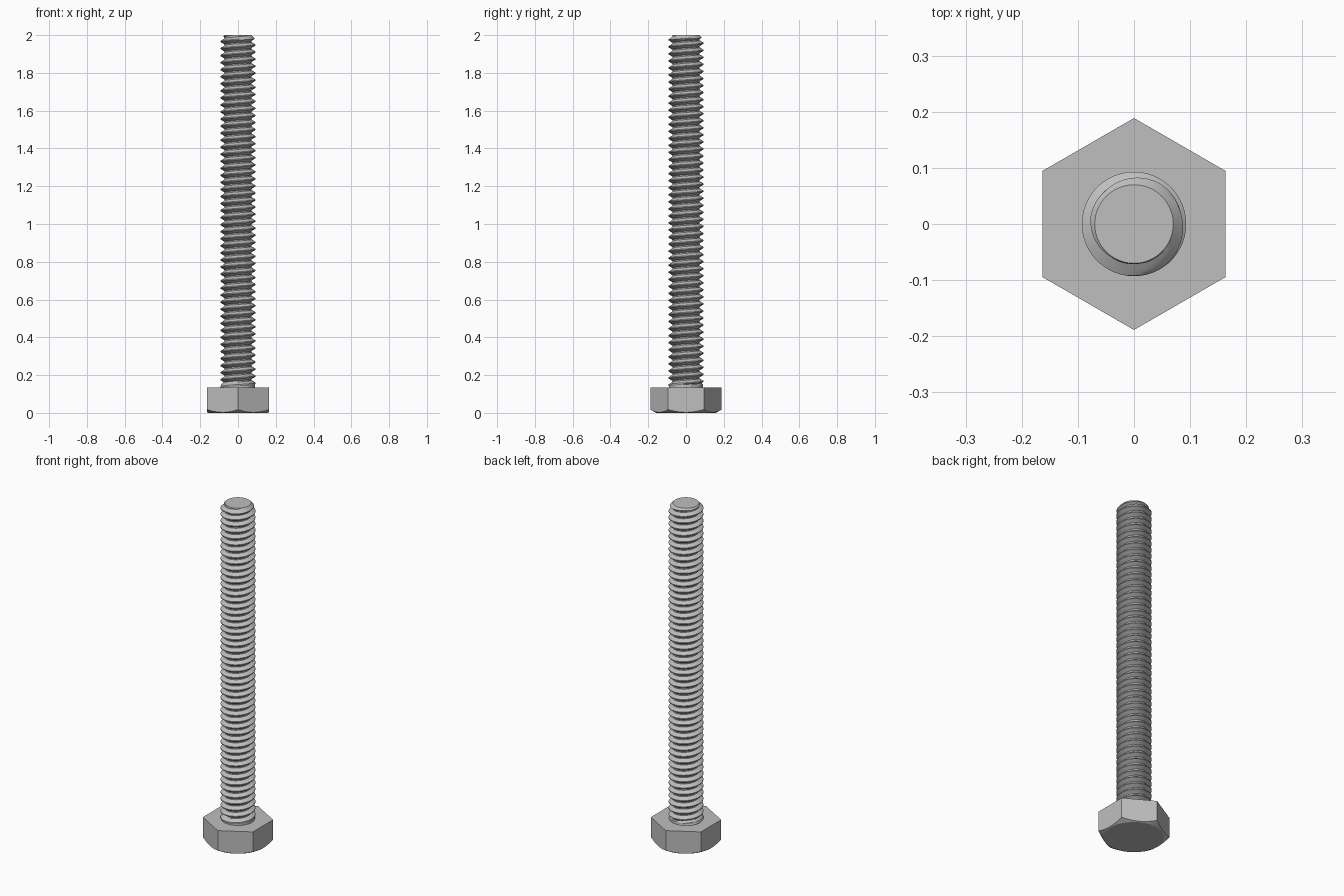
import bpy, bmesh, math

cube = bpy.data.objects.get("Cube")
if cube:
    bpy.data.objects.remove(cube, do_unlink=True)

TAU = math.tau
HEAD_H, TOP = 0.135, 2.0
FLAT = 0.1635                    # half the width across the head flats
MAJOR, ROOT, PITCH = 0.093, 0.0715, 0.0373

steel = bpy.data.materials.new("steel grey")
steel.use_nodes = True
steel.diffuse_color = (0.52, 0.52, 0.52, 1)
steel.node_tree.nodes["Principled BSDF"].inputs["Base Color"].default_value = steel.diffuse_color


def finish(bm, name):
    bmesh.ops.recalc_face_normals(bm, faces=bm.faces)
    mesh = bpy.data.meshes.new(name)
    bm.to_mesh(mesh)
    bm.free()
    mesh.materials.append(steel)
    obj = bpy.data.objects.new(name, mesh)
    bpy.context.collection.objects.link(obj)
    bpy.ops.object.select_all(action="DESELECT")
    obj.select_set(True)
    bpy.context.view_layer.objects.active = obj
    bpy.ops.object.shade_smooth_by_angle(angle=math.radians(20))
    return obj


def polar(bm, r, angle, z):
    return bm.verts.new((r * math.cos(angle), r * math.sin(angle), z))


# Hexagonal head, its underside rounded off by a shallow cone
def build_head(sides=96, face_r=0.158):
    bm = bmesh.new()
    angles = [TAU * i / sides for i in range(sides)]
    sector = TAU / 6

    def hex_r(a):
        return FLAT / math.cos((a + sector / 2) % sector - sector / 2)

    slope = math.tan(math.radians(30))
    rings = [
        [polar(bm, face_r, a, 0) for a in angles],
        [polar(bm, hex_r(a), a, (hex_r(a) - face_r) * slope) for a in angles],
        [polar(bm, hex_r(a), a, HEAD_H) for a in angles],
    ]
    for low, high in zip(rings, rings[1:]):
        for i in range(sides):
            j = (i + 1) % sides
            bm.faces.new((low[i], low[j], high[j], high[i]))
    bm.faces.new(rings[0][::-1])
    bm.faces.new(rings[-1])
    return finish(bm, "hex_head")


# Radius of the shank: a helical tooth, a chamfered tip and a plain neck
def shank_radius(angle, z):
    turn = ((z - 1.985) / PITCH - angle / TAU + 0.5) % 1 - 0.5
    crest, root = 1 / 16, 5 / 12
    fall = min(max((abs(turn) - crest) / (root - crest), 0), 1)
    thread = MAJOR + (ROOT - MAJOR) * fall
    neck = ROOT + (0.09 - ROOT) * min(max((0.165 - z) / 0.015, 0), 1)
    tip = 0.07 + (TOP - z)
    return min(max(thread, neck), tip)


# Rows of vertices climb along the helix and are trimmed at both ends
def build_shank(sides=64):
    bm = bmesh.new()
    steps = [-1 / 16, 1 / 16, 0.18, 0.3, 5 / 12, 7 / 12, 0.7, 0.82]
    turns = math.ceil((TOP - HEAD_H) / PITCH) + 3
    base = 1.985 - (turns - 1) * PITCH
    rows = []
    for n in range(turns + 1):
        for s in steps:
            row = []
            for j in range(sides + 1):
                a = TAU * j / sides
                z = base + (n - 1 + s + j / sides) * PITCH
                z = min(max(z, HEAD_H - 0.003), TOP)
                row.append(polar(bm, shank_radius(a, z), a, z))
            rows.append(row)
    for low, high in zip(rows, rows[1:]):
        for j in range(sides):
            bm.faces.new((low[j], low[j + 1], high[j + 1], high[j]))
    bmesh.ops.remove_doubles(bm, verts=bm.verts, dist=0.00005)
    bmesh.ops.holes_fill(bm, edges=[e for e in bm.edges if e.is_boundary], sides=0)
    return finish(bm, "threaded_shank")


build_head()
build_shank()
